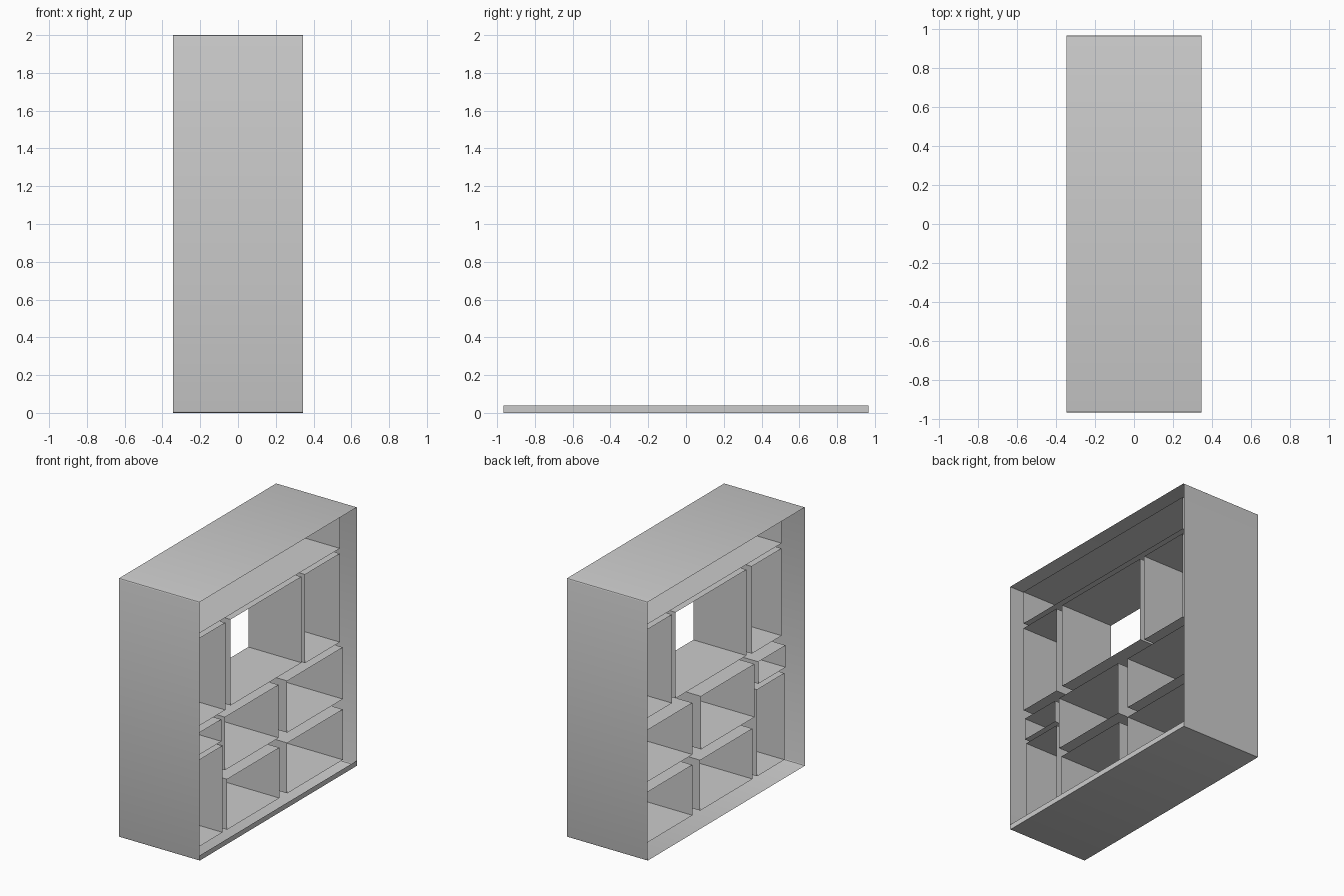
import bpy, bmesh

cube = bpy.data.objects.get("Cube")
if cube:
    bpy.data.objects.remove(cube)

grey = bpy.data.materials.new("plain_grey")
grey.use_nodes = True
GREY = (0.6, 0.6, 0.6, 1)
grey.diffuse_color = GREY
bsdf = next(n for n in grey.node_tree.nodes if n.type == 'BSDF_PRINCIPLED')
bsdf.inputs["Base Color"].default_value = GREY


def finish(name, bm):
    mesh = bpy.data.meshes.new(name)
    bm.to_mesh(mesh)
    bm.free()
    mesh.materials.append(grey)
    obj = bpy.data.objects.new(name, mesh)
    bpy.context.collection.objects.link(obj)
    bpy.context.view_layer.objects.active = obj
    bpy.ops.object.select_all(action='DESELECT')
    obj.select_set(True)
    bpy.ops.object.shade_smooth_by_angle()
    return obj


def sleeve(name, x, y, z, inward=True, round_edge=0.0):
    """Four-sided sleeve running along x, open at both ends."""
    bm = bmesh.new()
    corners = [(y[0], z[0]), (y[1], z[0]), (y[1], z[1]), (y[0], z[1])]
    rings = [[bm.verts.new((px, cy, cz)) for cy, cz in corners] for px in x]
    for i in range(4):
        j = (i + 1) % 4
        face = bm.faces.new((rings[0][i], rings[0][j], rings[1][j], rings[1][i]))
        if not inward:
            continue
        face.normal_flip()
    bm.normal_update()
    # Keep the normals pointing the requested way
    mid = (z[0] + z[1]) / 2
    top = max(bm.faces, key=lambda f: f.calc_center_median().z)
    if (top.normal.z > 0) == inward and top.calc_center_median().z > mid:
        bmesh.ops.reverse_faces(bm, faces=bm.faces[:])
    if round_edge:
        edges = [e for e in bm.edges if len(e.link_faces) == 2]
        bmesh.ops.bevel(bm, geom=edges, offset=round_edge, segments=3,
                        profile=0.5, affect='EDGES')
    return finish(name, bm)


# Outer casing
DEPTH, WIDTH, HEIGHT = 0.345, 0.965, 2.0
sleeve("outer_casing", (-DEPTH, DEPTH), (-WIDTH, WIDTH), (0, HEIGHT),
       inward=False, round_edge=0.008)

# Thin strip closing the edge of the floor board
bm = bmesh.new()
strip = [(-WIDTH, 0), (WIDTH, 0), (WIDTH, 0.04), (-WIDTH, 0.04)]
bm.faces.new([bm.verts.new((DEPTH, y, z)) for y, z in strip])
finish("floor_edge", bm)

# Compartments of each row: name, y range, z range
UPPER, LOWER = (-0.185, 0.27), (-0.22, 0.257)
rows = [
    (UPPER, [
        ("top_shelf", (-0.905, 0.86), (1.70, 1.96)),
        ("upper_left_bay", (-0.905, -0.54), (0.985, 1.66)),
        ("upper_middle_bay", (-0.475, 0.39), (0.995, 1.66)),
        ("upper_right_bay", (0.435, 0.86), (0.975, 1.66)),
    ]),
    (LOWER, [
        ("small_left_bay", (-0.905, -0.57), (0.75, 0.92)),
        ("centre_middle_bay", (-0.525, 0.13), (0.51, 0.92)),
        ("centre_right_bay", (0.235, 0.915), (0.51, 0.91)),
        ("bottom_left_bay", (-0.89, -0.555), (0.04, 0.71)),
        ("bottom_middle_bay", (-0.50, 0.14), (0.04, 0.43)),
        ("bottom_right_bay", (0.235, 0.915), (0.04, 0.43)),
    ]),
]
for x, bays in rows:
    for name, y, z in bays:
        sleeve(name, x, y, z)
